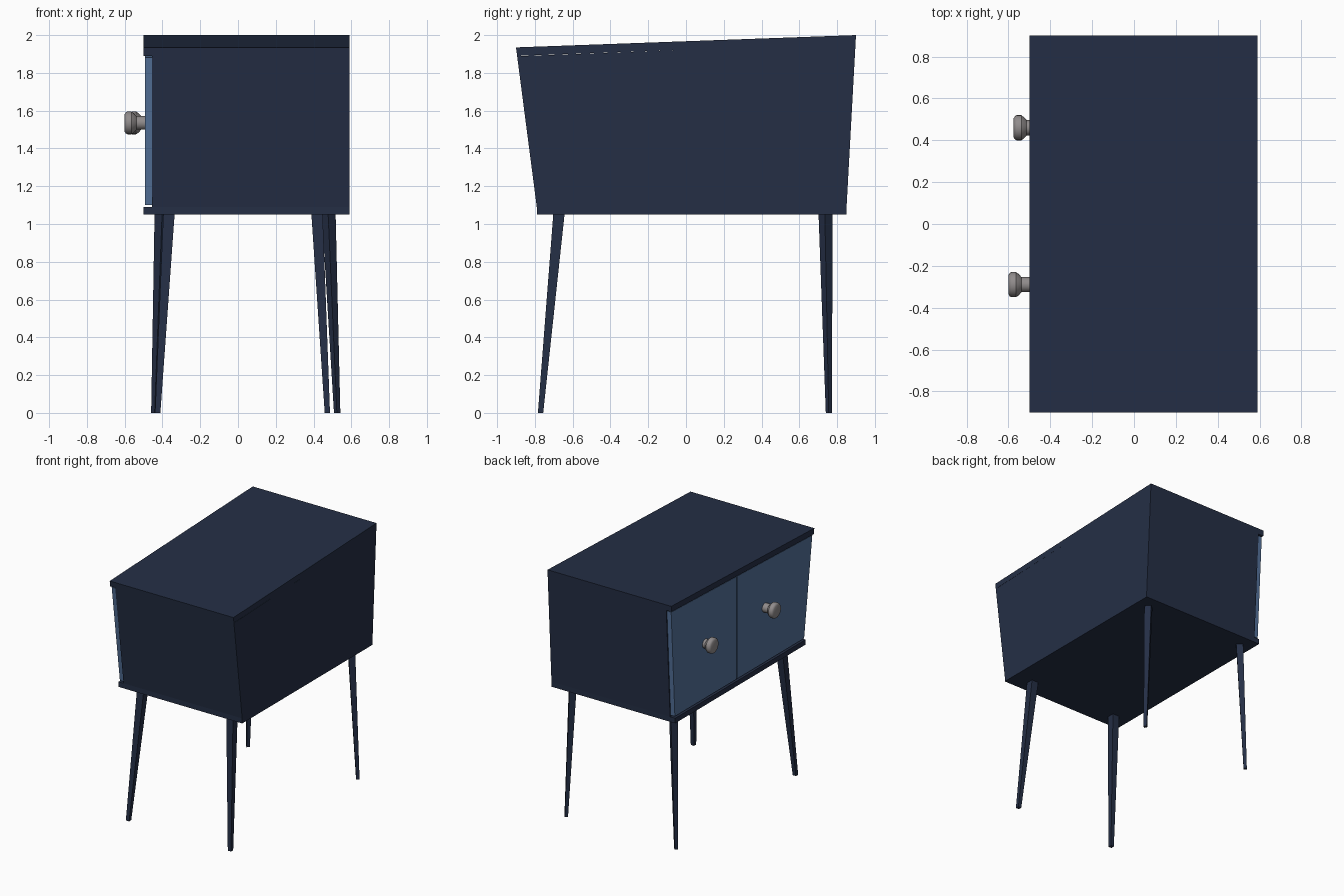
import bpy, bmesh, math
from mathutils import Vector

if "Cube" in bpy.data.objects:
    bpy.data.objects.remove(bpy.data.objects["Cube"])


def material(name, rgb):
    m = bpy.data.materials.new(name)
    m.diffuse_color = (*rgb, 1)
    m.use_nodes = True
    m.node_tree.nodes["Principled BSDF"].inputs["Base Color"].default_value = m.diffuse_color
    return m


NAVY = material("navy_paint", (0.018, 0.028, 0.06))
BLUE = material("blue_paint", (0.09, 0.17, 0.33))
METAL = material("warm_metal", (0.28, 0.26, 0.26))


def loft(name, a, b, mat):
    """Solid between two matching point loops."""
    bm = bmesh.new()
    va, vb = ([bm.verts.new(p) for p in loop] for loop in (a, b))
    n = len(va)
    bm.faces.new(va)
    bm.faces.new(vb)
    for i in range(n):
        j = (i + 1) % n
        bm.faces.new((va[i], va[j], vb[j], vb[i]))
    bmesh.ops.recalc_face_normals(bm, faces=bm.faces)
    mesh = bpy.data.meshes.new(name)
    bm.to_mesh(mesh)
    bm.free()
    mesh.materials.append(mat)
    ob = bpy.data.objects.new(name, mesh)
    bpy.context.collection.objects.link(ob)
    return ob


def panel(name, profile, x0, x1, mat):
    """Extrude a (y, z) profile along x."""
    return loft(name, [(x0, y, z) for y, z in profile],
                [(x1, y, z) for y, z in profile], mat)


# slanted cabinet outline
Z0, ZB, SLAB = 1.05, 1.09, 0.045


def top_z(y):
    return 1.935 + 0.065 * (y + 0.9) / 1.8


def front_y(z):
    return -0.79 - 0.11 * (z - ZB) / (1.935 - ZB)


def back_y(z):
    return 0.85 + 0.05 * (z - ZB) / (2.0 - ZB)


zf, zb = top_z(-0.9) - SLAB, top_z(0.9) - SLAB
XF, XI, XB = -0.5, -0.455, 0.59

# top and bottom boards overhang the doors
panel("bottom_board", [(-0.79, Z0), (0.85, Z0), (0.85, ZB), (-0.79, ZB)], XF, XB, NAVY)
panel("top_board", [(front_y(zf), zf), (back_y(zb), zb), (0.9, 2.0), (-0.9, 1.935)], XF, XB, NAVY)

# side walls and rear wall
T = 0.04
panel("front_wall", [(-0.79, ZB), (-0.79 + T, ZB), (front_y(zf) + T, zf), (front_y(zf), zf)], XI, XB, NAVY)
panel("back_wall", [(0.85, ZB), (0.85 - T, ZB), (back_y(zb) - T, zb), (back_y(zb), zb)], XI, XB, NAVY)
panel("rear_panel", [(-0.75, ZB), (0.81, ZB), (back_y(zb) - T, zb), (front_y(zf) + T, zf)], XB - T, XB, NAVY)

# two doors with a thin gap between them
G, SEAM, DZ = 0.008, 0.06, 1.1
zt = top_z(SEAM) - SLAB - G
panel("near_door", [(front_y(DZ) + G, DZ), (SEAM - 0.005, DZ), (SEAM - 0.005, zt),
                    (front_y(zf) + G, zf - G)], -0.492, XI, BLUE)
panel("far_door", [(SEAM + 0.005, DZ), (back_y(DZ) - G, DZ), (back_y(zb) - G, zb - G),
                   (SEAM + 0.005, zt)], -0.492, XI, BLUE)


# turned knobs: (distance from tip, radius)
KNOB = [(0, 0), (0, 0.046), (0.006, 0.056), (0.014, 0.06), (0.036, 0.06),
        (0.05, 0.05), (0.062, 0.036), (0.14, 0.036)]


def knob(name, tip, y, z, sides=24):
    bm = bmesh.new()
    verts = [bm.verts.new((tip + d, y + r, z)) for d, r in KNOB]
    edges = [bm.edges.new(e) for e in zip(verts, verts[1:])]
    bmesh.ops.spin(bm, geom=verts + edges, cent=(tip, y, z), axis=(1, 0, 0),
                   angle=math.tau, steps=sides)
    bmesh.ops.remove_doubles(bm, verts=bm.verts, dist=0.0005)
    bmesh.ops.recalc_face_normals(bm, faces=bm.faces)
    mesh = bpy.data.meshes.new(name)
    bm.to_mesh(mesh)
    bm.free()
    mesh.materials.append(METAL)
    ob = bpy.data.objects.new(name, mesh)
    bpy.context.collection.objects.link(ob)
    bpy.context.view_layer.objects.active = ob
    ob.select_set(True)
    bpy.ops.object.shade_smooth_by_angle(angle=math.radians(35))
    ob.select_set(False)


knob("near_knob", -0.6, -0.29, 1.535)
knob("far_knob", -0.575, 0.46, 1.535)


# splayed, tapered square legs
def leg(name, top, foot, w_top, w_foot, turn):
    def ring(c, z, w):
        r = w / math.sqrt(2)
        return [Vector((c[0] + r * math.cos(a), c[1] + r * math.sin(a), z))
                for a in (math.radians(turn + 45 + 90 * i) for i in range(4))]
    loft(name, ring(foot, 0, w_foot), ring(top, Z0 + 0.01, w_top), NAVY)


leg("front_right_leg", (0.418, -0.672), (0.473, -0.77), 0.06, 0.028, 0)
leg("front_left_leg", (-0.365, -0.672), (-0.425, -0.77), 0.06, 0.028, 0)
leg("back_right_leg", (0.48, 0.738), (0.525, 0.757), 0.052, 0.024, 40)
leg("back_left_leg", (-0.405, 0.738), (-0.443, 0.757), 0.052, 0.024, -40)
